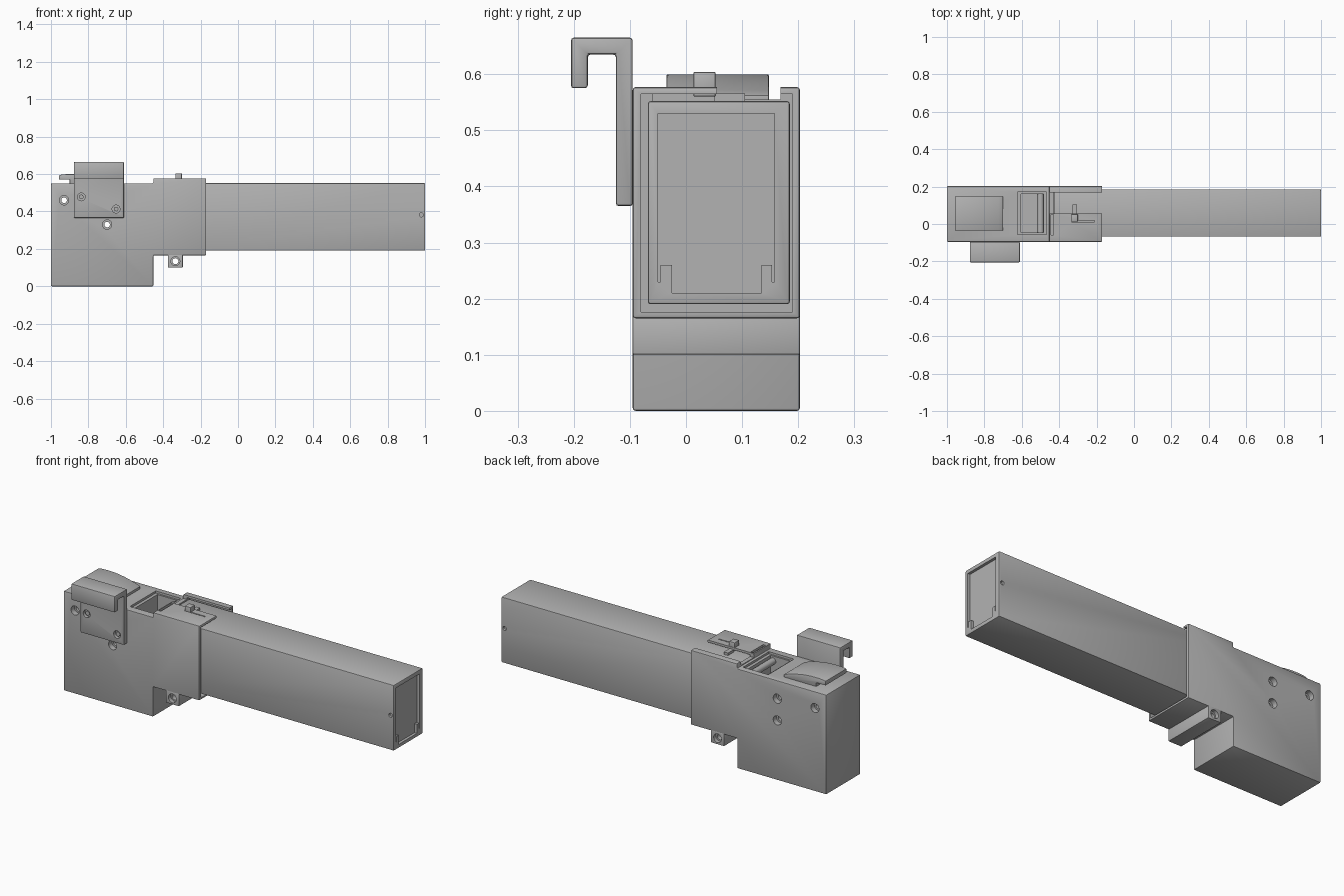
import bpy, bmesh, math
from mathutils import Matrix, Vector

cube = bpy.data.objects.get("Cube")
if cube:
    bpy.data.objects.remove(cube, do_unlink=True)

grey = bpy.data.materials.new("plain grey")
grey.use_nodes = True
GREY = (0.45, 0.45, 0.45, 1)
grey.diffuse_color = GREY
grey.node_tree.nodes["Principled BSDF"].inputs["Base Color"].default_value = GREY


def finish(name, bm, bevel=0):
    """Turn a bmesh into a named object, with an optional edge bevel."""
    bmesh.ops.recalc_face_normals(bm, faces=bm.faces)
    mesh = bpy.data.meshes.new(name)
    bm.to_mesh(mesh)
    bm.free()
    mesh.materials.append(grey)
    ob = bpy.data.objects.new(name, mesh)
    bpy.context.collection.objects.link(ob)
    if bevel:
        mod = ob.modifiers.new("edges", 'BEVEL')
        mod.width, mod.segments = bevel, 2
        apply(ob, mod)
    return ob


def apply(ob, mod):
    bpy.ops.object.select_all(action='DESELECT')
    bpy.context.view_layer.objects.active = ob
    ob.select_set(True)
    bpy.ops.object.modifier_apply(modifier=mod.name)


def box(name, x, y, z, bevel=0):
    bm = bmesh.new()
    bmesh.ops.create_cube(bm, size=1)
    for v in bm.verts:
        for i, (lo, hi) in enumerate((x, y, z)):
            v.co[i] = lo if v.co[i] < 0 else hi
    return finish(name, bm, bevel)


def prism(name, points, axis, span, bevel=0):
    """Extrude a profile along x (points are y, z) or y (points are x, z)."""
    bm = bmesh.new()
    place = (lambda a, b, t: (t, a, b)) if axis == 'x' else (lambda a, b, t: (a, t, b))
    face = bm.faces.new([bm.verts.new(place(a, b, span[0])) for a, b in points])
    new = bmesh.ops.extrude_face_region(bm, geom=[face])["geom"]
    shift = Vector(place(0, 0, span[1] - span[0]))
    bmesh.ops.translate(bm, vec=shift, verts=[g for g in new if isinstance(g, bmesh.types.BMVert)])
    return finish(name, bm, bevel)


def rod(name, x, z, r, y):
    bm = bmesh.new()
    bmesh.ops.create_cone(bm, cap_ends=True, segments=24, radius1=r, radius2=r, depth=y[1] - y[0],
                          matrix=Matrix.Translation((x, (y[0] + y[1]) / 2, z))
                          @ Matrix.Rotation(math.pi / 2, 4, 'X'))
    return finish(name, bm)


def cut(ob, cutter):
    cutter.hide_render = True
    mod = ob.modifiers.new("cut", 'BOOLEAN')
    mod.operation, mod.solver, mod.object = 'DIFFERENCE', 'EXACT', cutter
    apply(ob, mod)
    bpy.data.objects.remove(cutter, do_unlink=True)


FRONT, BACK = -0.095, 0.203

# Main housing: grip block with a raised socket sleeve
body = prism("housing", [(-1, 0), (-.453, 0), (-.453, .165), (-.17, .165),
                         (-.17, .577), (-.453, .577), (-.453, .55), (-1, .55)],
             'y', (FRONT, BACK), .005)

# Socket mouth around the tube, and the open channel on its top
cut(body, box("mouth", (-.43, -.1), (-.08, .19), (.176, .565)))
cut(body, box("channel", (-.46, -.1), (.055, .168), (.555, .7)))
cut(body, box("top_slot", (-.445, -.43), (-.06, .05), (.55, .7)))

# Latch slits beside the slider
cut(body, box("slit", (-.335, -.21), (.012, .018), (.55, .7)))

# Well in the top, with a stepped lip
cut(body, box("well_lip", (-.622, -.468), (-.055, .17), (.538, .7)))
cut(body, box("well", (-.605, -.485), (-.045, .16), (.25, .7)))

# Counterbored cross bolts through the housing
for x, z in ((-.93, .46), (-.7, .33), (-.7, .45)):
    cut(body, rod("bolt_hole", x, z, .015, (-.3, .4)))
    for y in (FRONT, BACK):
        cut(body, rod("counterbore", x, z, .025, (y - .03, y + .03)))

# Roller inside the well
rod("well_roller", -.5, .51, .018, (-.05, .165))

# Long tube with a shallow stepped panel and a pin hole at its end
tube = box("tube", (-.428, 1), (-.068, .185), (.19, .552), .005)
panel = [(-.05, .53), (-.05, .26), (-.025, .26), (-.025, .21),
         (.135, .21), (.135, .26), (.158, .26), (.158, .53)]
cut(tube, prism("end_panel", panel, 'x', (.985, 1.1)))
for y in (-.05, .153):
    cut(tube, box("end_slit", (.985, 1.1), (y, y + .005), (.23, .265)))
cut(tube, rod("pin_hole", .98, .382, .011, (-.09, -.055)))
cut(tube, rod("pin_hole", .98, .382, .011, (.172, .21)))

# Hooked belt clip on the front
clip = prism("belt_clip", [(FRONT, .365), (FRONT, .665), (-.205, .665), (-.205, .575),
                           (-.175, .575), (-.175, .635), (-.125, .635), (-.125, .365)],
             'x', (-.877, -.61), .005)
for x, z in ((-.838, .478), (-.652, .413)):
    cut(clip, rod("screw_hole", x, z, .021, (-.14, -.108)))
    rod("clip_screw", x, z, .012, (-.118, -.1))

# Curved rocker button on top
rocker = [(-.9, .54), (-.9, .57), (-.957, .57), (-.957, .594)]
for i in range(11):
    t = i / 10
    rocker.append((-.94 + .24 * t, .598 + .02 * t - .055 * t * t))
rocker.append((-.7, .54))
prism("rocker_button", rocker, 'y', (-.035, .148), .003)

# Slider latch
box("slider_knob", (-.335, -.3), (.013, .053), (.56, .604), .003)
box("slider_arm", (-.33, -.305), (.05, .105), (.55, .566))

# Lug under the sleeve with a cross hole
lug = box("lower_lug", (-.375, -.295), (FRONT, BACK), (.1, .17), .003)
cut(lug, rod("lug_hole", -.335, .134, .016, (-.3, .4)))
for y in (FRONT, BACK):
    cut(lug, rod("lug_counterbore", -.335, .134, .024, (y - .02, y + .02)))

# Smooth the round parts and keep the edges sharp
bpy.ops.object.select_all(action='DESELECT')
for ob in bpy.context.collection.objects:
    if ob.type == 'MESH' and grey.name in ob.data.materials:
        ob.select_set(True)
        bpy.context.view_layer.objects.active = ob
bpy.ops.object.shade_smooth_by_angle(angle=math.radians(25))
